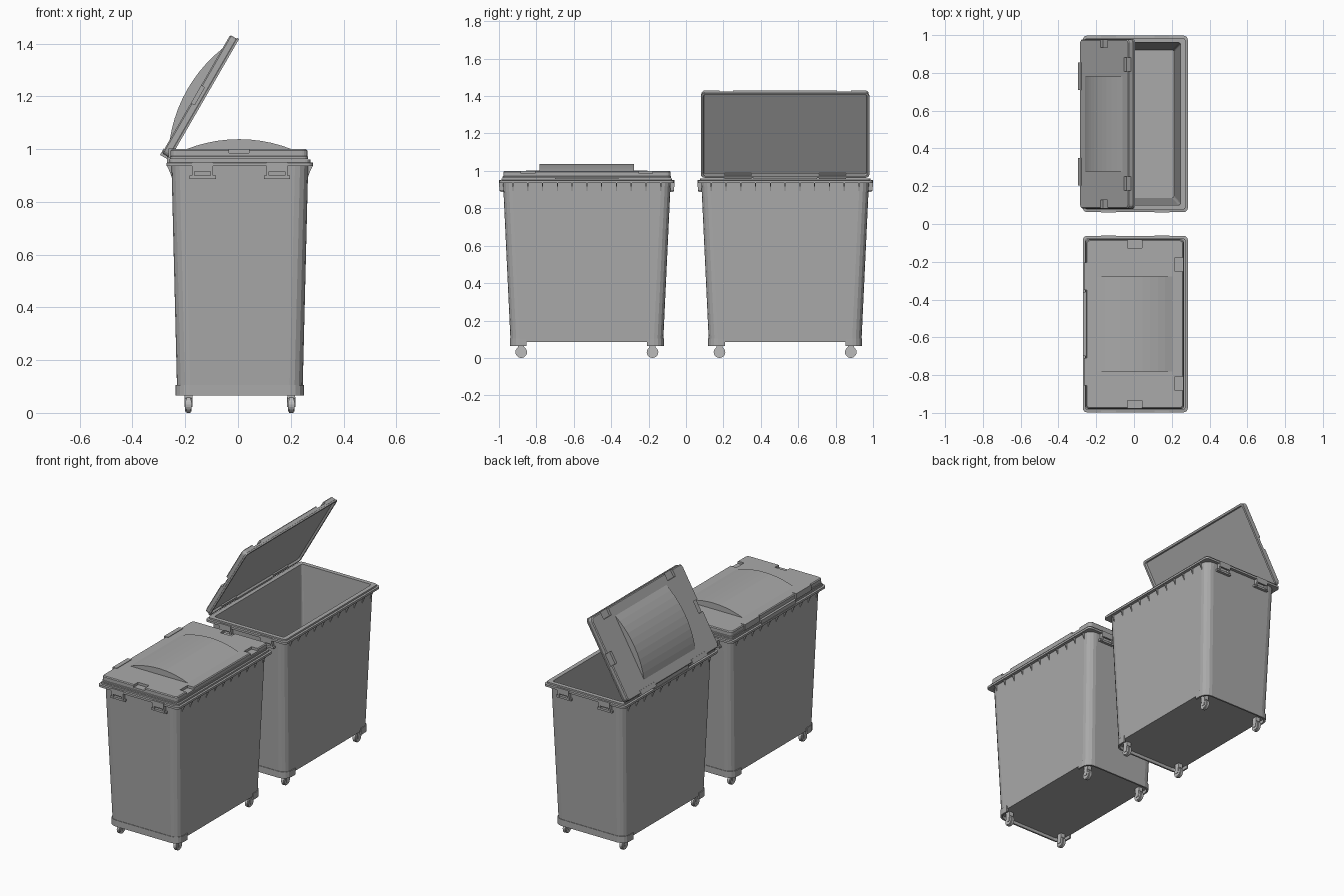
import bpy, bmesh, math
from mathutils import Matrix, Vector

if "Cube" in bpy.data.objects:
    bpy.data.objects.remove(bpy.data.objects["Cube"])

def material(name, v):
    m = bpy.data.materials.new(name)
    m.diffuse_color = (v, v, v, 1)
    m.use_nodes = True
    m.node_tree.nodes["Principled BSDF"].inputs["Base Color"].default_value = m.diffuse_color
    return m

GREY = material("bin grey", 0.40)
WHEEL = material("wheel grey", 0.50)

def finish(name, bm, loc, mat=GREY, tilt=0.0):
    bmesh.ops.recalc_face_normals(bm, faces=bm.faces)
    me = bpy.data.meshes.new(name)
    bm.to_mesh(me)
    bm.free()
    me.materials.append(mat)
    ob = bpy.data.objects.new(name, me)
    ob.location = loc
    ob.rotation_euler = (0, tilt, 0)
    bpy.context.collection.objects.link(ob)
    return ob

def corner_loop(hx, hy, r, z, seg=4):
    pts = []
    for k, (sx, sy) in enumerate([(1, 1), (-1, 1), (-1, -1), (1, -1)]):
        for i in range(seg + 1):
            a = math.pi / 2 * (k + i / seg)
            pts.append((sx * (hx - r) + r * math.cos(a), sy * (hy - r) + r * math.sin(a), z))
    return pts

def loft(bm, loops):
    # skin rounded rectangles together and cap both ends
    rings = [[bm.verts.new(p) for p in corner_loop(*l)] for l in loops]
    n = len(rings[0])
    for a, b in zip(rings, rings[1:]):
        for i in range(n):
            bm.faces.new((a[i], a[(i + 1) % n], b[(i + 1) % n], b[i]))
    bm.faces.new(rings[0])
    bm.faces.new(rings[-1])

def box(bm, x0, x1, y0, y1, z0, z1):
    m = Matrix.Translation(((x0 + x1) / 2, (y0 + y1) / 2, (z0 + z1) / 2))
    m = m @ Matrix.Diagonal((abs(x1 - x0), abs(y1 - y0), abs(z1 - z0), 1))
    bmesh.ops.create_cube(bm, size=1, matrix=m)

def prism(bm, pts, vec):
    # extrude a flat outline along a vector
    f = bm.faces.new([bm.verts.new(p) for p in pts])
    g = bmesh.ops.extrude_face_region(bm, geom=[f])["geom"]
    bmesh.ops.translate(bm, verts=[v for v in g if isinstance(v, bmesh.types.BMVert)], vec=vec)

def body(loc):
    # tapered hollow tub with stepped rim
    bm = bmesh.new()
    loft(bm, [(0.238, 0.408, 0.05, 0.085), (0.259, 0.448, 0.05, 0.935),
              (0.278, 0.467, 0.022, 0.935), (0.278, 0.467, 0.022, 0.948),
              (0.267, 0.456, 0.02, 0.95), (0.267, 0.456, 0.02, 0.96),
              (0.240, 0.430, 0.012, 0.96), (0.205, 0.392, 0.012, 0.1)])
    finish("tub", bm, loc)

    # skirts wrapping the bottom of both ends
    bm = bmesh.new()
    for s in (1, -1):
        strips = []
        for hx, hy, r in ((0.243, 0.412, 0.052), (0.233, 0.402, 0.046)):
            arc = [p[:2] for p in corner_loop(hx, hy, r, 0)[:10]]
            strips.append([(hx, 0.322)] + arc + [(-hx, 0.322)])
        outline = strips[0] + strips[1][::-1]
        prism(bm, [(x, s * y, 0.065) for x, y in outline], (0, 0, 0.04))
    finish("base_skirts", bm, loc)

    # gussets under the rim on the long sides
    bm = bmesh.new()
    for s in (1, -1):
        for i in range(-5, 6):
            y = i * 0.079
            prism(bm, [(s * 0.25, y - 0.003, 0.936), (s * 0.276, y - 0.003, 0.936),
                       (s * 0.265, y - 0.003, 0.912), (s * 0.25, y - 0.003, 0.87)], (0, 0.006, 0))
    finish("rim_gussets", bm, loc)

    # grips on the short ends: two cheeks, front plate and lower bar
    bm = bmesh.new()
    for s in (1, -1):
        for cx in (-0.141, 0.141):
            box(bm, cx - 0.04, cx + 0.04, s * 0.458, s * 0.469, 0.915, 0.951)
            box(bm, cx - 0.05, cx + 0.05, s * 0.44, s * 0.462, 0.886, 0.899)
            for d in (-1, 1):
                box(bm, cx + d * 0.04, cx + d * 0.03, s * 0.44, s * 0.466, 0.892, 0.94)
    finish("end_grips", bm, loc)

    # ledge between the hinges
    bm = bmesh.new()
    box(bm, -0.276, -0.264, -0.17, 0.17, 0.948, 0.972)
    finish("hinge_ledge", bm, loc)

    # casters
    for x in (-0.195, 0.195):
        for y in (-0.351, 0.351):
            p = loc + Vector((x, y, 0.031))
            bm = bmesh.new()
            rot = Matrix.Rotation(math.pi / 2, 4, 'Y')
            for r, w in ((0.031, 0.016), (0.026, 0.024)):
                bmesh.ops.create_cone(bm, cap_ends=True, segments=20, radius1=r, radius2=r,
                                      depth=w, matrix=rot)
            finish("wheel", bm, p, WHEEL)
            bm = bmesh.new()
            for s in (-1, 1):
                prism(bm, [(s * 0.0125, -0.016, 0.03), (s * 0.0125, 0.016, 0.03),
                           (s * 0.0125, 0.01, -0.008), (s * 0.0125, -0.01, -0.008)], (s * 0.003, 0, 0))
            box(bm, -0.015, 0.015, -0.016, 0.016, 0.028, 0.056)
            finish("caster_fork", bm, p, WHEEL)

def lid(loc, tilt):
    # local origin is the hinge line; cx is the lid centre
    cx, pivot = 0.262, loc + Vector((-0.265, 0, 0.963))
    bm = bmesh.new()
    loft(bm, [(0.246, 0.434, 0.012, 0.012), (0.250, 0.438, 0.012, 0),
              (0.262, 0.450, 0.02, 0), (0.262, 0.450, 0.02, 0.008),
              (0.259, 0.447, 0.02, 0.010), (0.259, 0.447, 0.02, 0.032),
              (0.254, 0.442, 0.018, 0.037)])
    bmesh.ops.translate(bm, verts=bm.verts, vec=(cx, 0, 0))
    plate = finish("lid", bm, pivot, GREY, tilt)

    # latch recesses cut into the lid edge
    bm = bmesh.new()
    for s in (1, -1):
        box(bm, cx - 0.038, cx + 0.038, s * 0.404, s * 0.48, 0.022, 0.06)
        box(bm, cx + 0.214, cx + 0.3, s * 0.315 - 0.037, s * 0.315 + 0.037, 0.022, 0.06)
    cutter = finish("latch_cutter", bm, pivot, GREY, tilt)
    cutter.hide_render = True
    cutter.hide_viewport = True
    mod = plate.modifiers.new("latch_recesses", 'BOOLEAN')
    mod.operation = 'DIFFERENCE'
    mod.object = cutter

    # shallow arched dome on top
    bm = bmesh.new()
    h, w, n = 0.038, 0.2, 10
    R = (w * w + h * h) / (2 * h)
    a = math.asin(w / R)
    arc = [(cx + R * math.sin(t), -0.252, 0.0365 + h - R + R * math.cos(t))
           for t in (a * (2 * i / n - 1) for i in range(n + 1))]
    prism(bm, arc, (0, 0.504, 0))
    finish("lid_dome", bm, pivot, GREY, tilt)

    # hinge knuckles
    bm = bmesh.new()
    for s in (1, -1):
        box(bm, -0.006, 0.022, s * 0.18, s * 0.325, 0.004, 0.04)
    finish("lid_hinges", bm, pivot, GREY, tilt)

# closed bin in front, open bin behind
for y, tilt in ((-0.53, 0), (0.53, -math.radians(60))):
    base = Vector((0.007, y, 0))
    body(base)
    lid(base, tilt)
